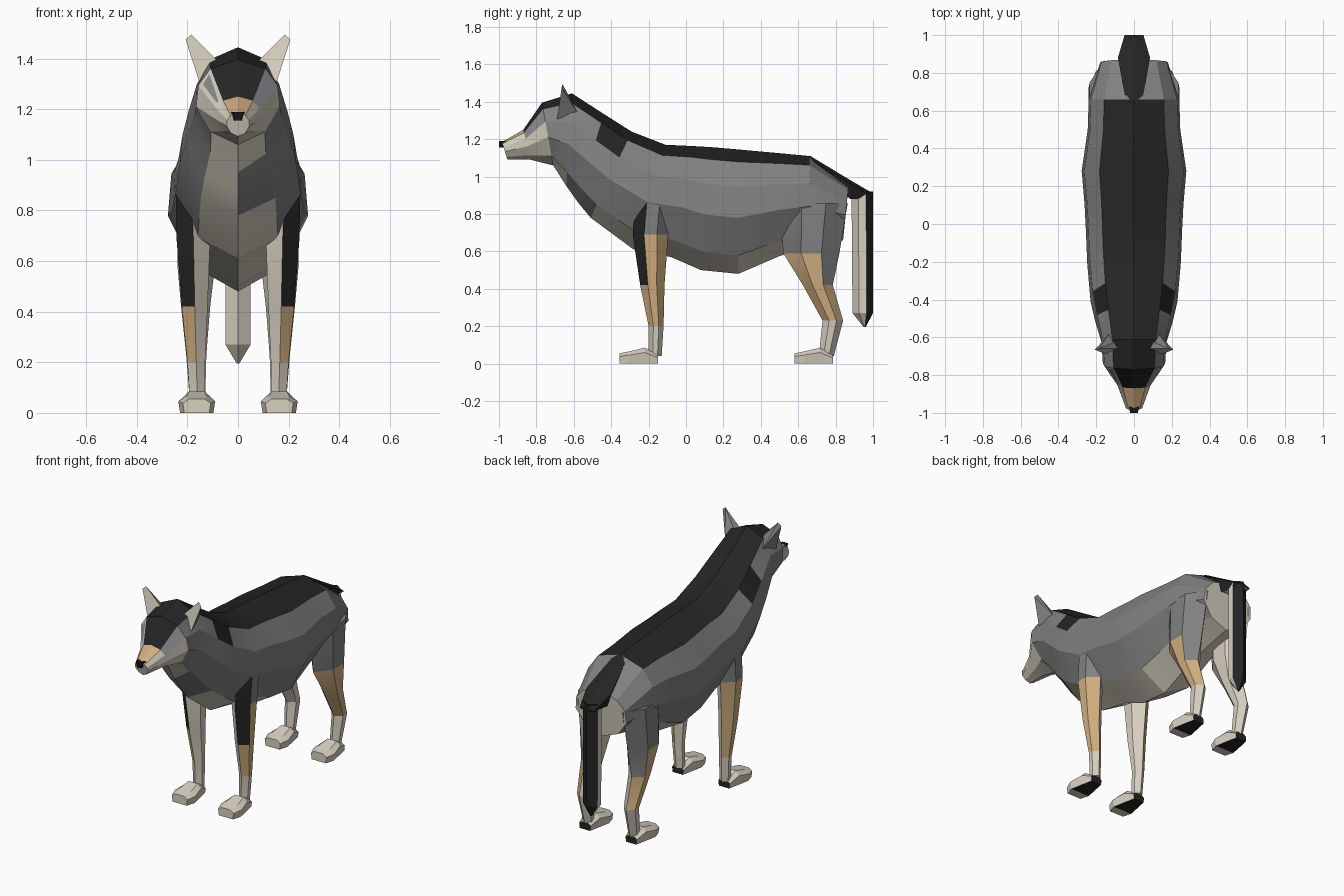
import bpy, bmesh, math

if "Cube" in bpy.data.objects:
    bpy.data.objects.remove(bpy.data.objects["Cube"])

# Materials, one per flat colour
COLOURS = {
    "charcoal fur": (0.018, 0.018, 0.018),
    "grey fur": (0.22, 0.22, 0.22),
    "cream fur": (0.68, 0.63, 0.53),
    "tan fur": (0.62, 0.42, 0.21),
    "black nose": (0.008, 0.008, 0.008),
    "eye grey": (0.25, 0.26, 0.28),
}
MATS = []
for label, c in COLOURS.items():
    m = bpy.data.materials.new(label)
    m.diffuse_color = (*c, 1)
    m.use_nodes = True
    m.node_tree.nodes["Principled BSDF"].inputs["Base Color"].default_value = m.diffuse_color
    MATS.append(m)
DARK, GREY, CREAM, TAN, NOSE, EYE = range(6)


def finish(name, bm, mirror=False):
    bmesh.ops.recalc_face_normals(bm, faces=bm.faces[:])
    me = bpy.data.meshes.new(name)
    bm.to_mesh(me)
    bm.free()
    for m in MATS:
        me.materials.append(m)
    ob = bpy.data.objects.new(name, me)
    bpy.context.collection.objects.link(ob)
    if mirror:
        ob.modifiers.new("mirror", "MIRROR").use_mirror_merge = False
    bpy.ops.object.select_all(action='DESELECT')
    ob.select_set(True)
    bpy.context.view_layer.objects.active = ob
    bpy.ops.object.shade_smooth_by_angle(angle=math.radians(22))
    return ob


def loft(rings, colour, caps):
    """Skin rings of points; colour(i, k) gives the material of side k on segment i."""
    bm = bmesh.new()
    vs = [[bm.verts.new(p) for p in r] for r in rings]
    n = len(rings[0])
    faces = {}
    for i in range(len(vs) - 1):
        for k in range(n):
            j = (k + 1) % n
            f = bm.faces.new((vs[i][k], vs[i][j], vs[i + 1][j], vs[i + 1][k]))
            f.material_index = colour(i, k)
            faces[i, k] = f
    for ring, c in ((vs[0], caps[0]), (vs[-1], caps[1])):
        bm.faces.new(ring).material_index = c
    return bm, faces


# Body and head: each ring is top y, top z, bottom y, bottom z, half width
BODY = [
    (-.985, 1.185, -.955, 1.092, .045),
    (-.87, 1.25, -.83, 1.09, .09),
    (-.77, 1.395, -.71, 1.06, .165),
    (-.61, 1.445, -.64, .95, .172),
    (-.44, 1.335, -.58, .865, .205),
    (-.29, 1.24, -.51, .78, .23),
    (-.11, 1.17, -.28, .61, .248),
    (.04, 1.163, -.08, .57, .255),
    (.14, 1.157, .08, .50, .262),
    (.28, 1.145, .28, .48, .277),
    (.50, 1.125, .50, .575, .245),
    (.66, 1.11, .66, .62, .24),
    (.87, .96, .84, .66, .18),
]
FRACTION = (0, .1, .3, .55, .85, 1)
WIDTH = (0, .66, .95, 1, .64, 0)


def body_ring(ty, tz, by, bz, w):
    half = [(w * x, ty + (by - ty) * f, tz + (bz - tz) * f)
            for f, x in zip(FRACTION, WIDTH)]
    return half + [(-x, y, z) for x, y, z in half[-2:0:-1]]


def body_colour(i, k):
    side = min(k, 9 - k)
    if side == 0:
        return TAN if i == 0 else GREY if i == 11 else DARK
    if i < 2:
        return CREAM
    if side == 1 and i == 4:
        return DARK
    if side == 4:
        return GREY if i in (3, 4) and k < 5 else CREAM
    return GREY


bm, faces = loft([body_ring(*r) for r in BODY], body_colour, (CREAM, CREAM))
# Eyes, inset on the sides of the brow
for k in (1, 8):
    bmesh.ops.inset_individual(bm, faces=[faces[1, k]], thickness=.024)
    faces[1, k].material_index = EYE
finish("body_and_head", bm)


# Limbs: each ring is z, front y, back y, inner x, outer x
def limb_ring(z, y0, y1, x0, x1):
    xm, d = (x0 + x1) / 2, (y1 - y0) * .32
    return [(xm, y0, z), (x1, y0 + d, z), (x1, y1 - d, z),
            (xm, y1, z), (x0, y1 - d, z), (x0, y0 + d, z)]


FRONT = [(.86, -.27, -.08, .12, .246), (.69, -.285, -.095, .11, .243),
         (.42, -.245, -.115, .12, .222), (.20, -.20, -.12, .13, .20),
         (.04, -.20, -.13, .13, .19)]
HIND = [(.86, .50, .865, .08, .235), (.59, .52, .82, .09, .24),
        (.42, .625, .785, .11, .225), (.23, .73, .84, .125, .205),
        (.04, .71, .79, .13, .19)]


def front_colour(i, k):
    if k == 0 and i < 2:
        return DARK
    if k > 2:
        return CREAM
    return (GREY, TAN, TAN, CREAM)[i]


def hind_colour(i, k):
    if k > 2:
        return CREAM
    if k == 2 and i == 1:
        return GREY
    return (GREY, TAN, TAN, CREAM)[i]


for name, rings, rule in (("front_legs", FRONT, front_colour),
                          ("hind_legs", HIND, hind_colour)):
    bm, _ = loft([limb_ring(*r) for r in rings], rule, (GREY, CREAM))
    finish(name, bm, True)


# Paws with dark pads underneath
def paw_ring(y, w, h):
    x = .163
    return [(x - w * .9, y, 0), (x + w * .9, y, 0), (x + w, y, h * .7),
            (x + w * .55, y, h), (x - w * .55, y, h), (x - w, y, h * .7)]


for name, heel in (("front_paws", -.15), ("hind_paws", .785)):
    prof = [(0, .04, .045), (-.07, .056, .085), (-.15, .073, .066), (-.205, .055, .055)]
    bm, _ = loft([paw_ring(heel + y, w, h) for y, w, h in prof],
                 lambda i, k: DARK if k == 0 and i < 2 else CREAM, (DARK, CREAM))
    finish(name, bm, True)

# Hanging tail, dark behind and at the tip
TAIL = [(.92, .885, 1.0, -.05, .05), (.27, .89, 1.0, -.05, .05),
        (.195, .95, .96, -.005, .005)]
bm, _ = loft([limb_ring(*r) for r in TAIL],
             lambda i, k: DARK if k in (2, 3) else CREAM, (DARK, DARK))
finish("tail", bm)

# Tail root, a dark wedge running off the back
ROOT = [(.66, 1.113, 1.04, .045), (.88, .98, .88, .085), (1.0, .91, .885, .05)]
bm, _ = loft([[(0, y, t), (w, y, t - .02), (w * .7, y, b), (-w * .7, y, b), (-w, y, t - .02)]
              for y, t, b, w in ROOT], lambda i, k: CREAM if k == 2 else DARK, (DARK, DARK))
finish("tail_root", bm)

# Ears, cream in front and grey behind
bm = bmesh.new()
for p in ((.08, -.66, 1.39), (.15, -.69, 1.30), (.207, -.665, 1.475),
          (.185, -.66, 1.495), (.13, -.58, 1.34), (.09, -.62, 1.38)):
    bm.verts.new(p)
bmesh.ops.convex_hull(bm, input=bm.verts[:])
bm.normal_update()
for f in bm.faces:
    f.material_index = CREAM if f.normal.y < -.3 else GREY
finish("ears", bm, True)

# Nose
bm, _ = loft([[(-w, y, 1.19), (w, y, 1.19), (w * .6, y, 1.155), (-w * .6, y, 1.155)]
              for y, w in ((-1.0, .02), (-.965, .028))], lambda i, k: NOSE, (NOSE, NOSE))
finish("nose", bm)
